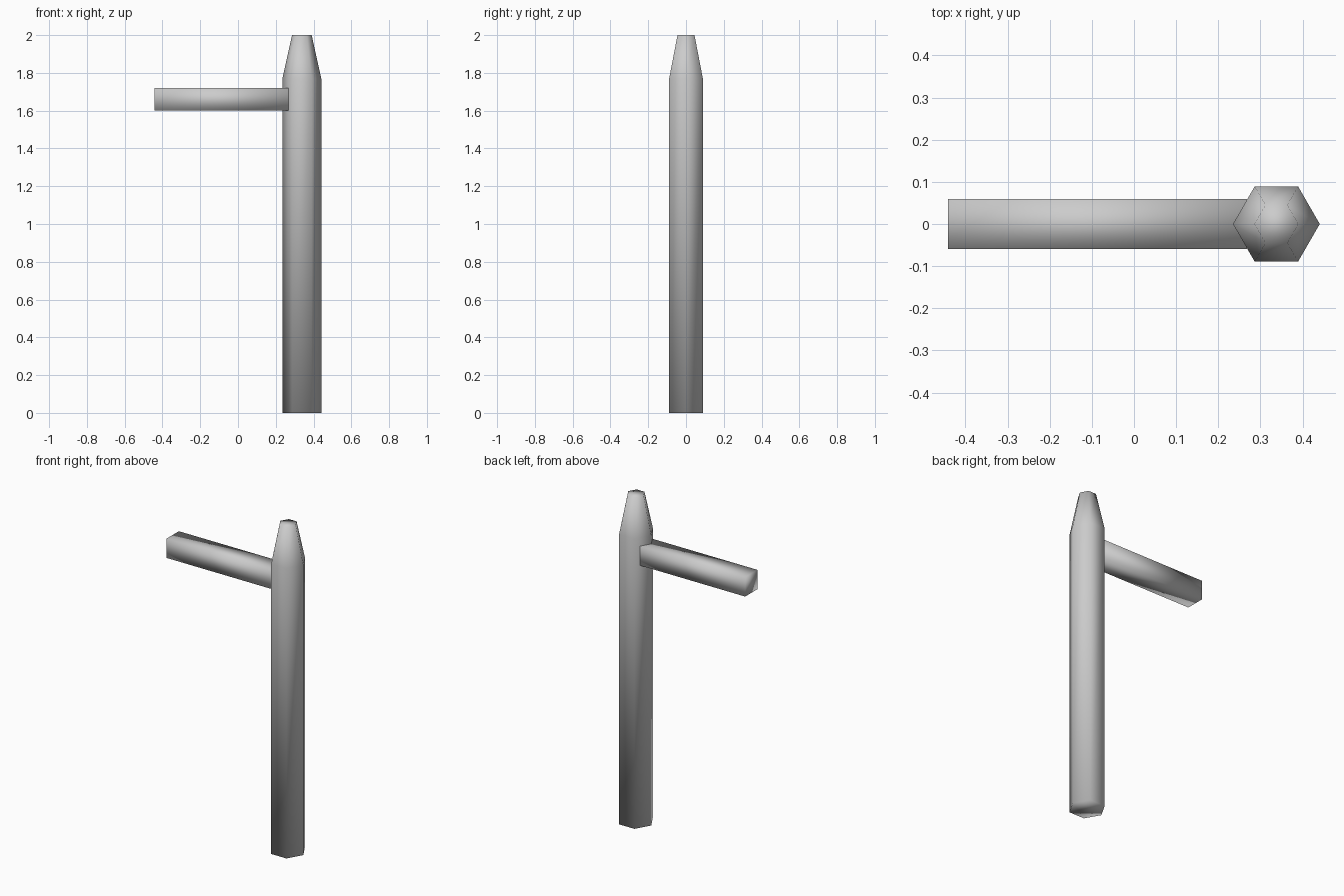
import bpy, bmesh
from math import cos, sin, pi

if "Cube" in bpy.data.objects:
    bpy.data.objects.remove(bpy.data.objects["Cube"])


def loft(name, rings):
    """Closed solid through a list of equal-sized point rings, smooth shaded."""
    bm = bmesh.new()
    loops = [[bm.verts.new(p) for p in ring] for ring in rings]
    n = len(loops[0])
    for a, b in zip(loops, loops[1:]):
        for i in range(n):
            j = (i + 1) % n
            bm.faces.new((a[i], a[j], b[j], b[i]))
    bm.faces.new(loops[0][::-1])
    bm.faces.new(loops[-1])
    bmesh.ops.recalc_face_normals(bm, faces=bm.faces)
    for f in bm.faces:
        f.smooth = True
    mesh = bpy.data.meshes.new(name)
    bm.to_mesh(mesh)
    bm.free()
    obj = bpy.data.objects.new(name, mesh)
    bpy.context.collection.objects.link(obj)
    return obj


def hexagon(x, r, z):
    return [(x + r * cos(k * pi / 3), r * sin(k * pi / 3), z) for k in range(6)]


def square(x, h, z):
    return [(x, h * y, z + h * v) for y, v in ((-1, -1), (1, -1), (1, 1), (-1, 1))]


# Hexagonal post with tapered tip
POST_X = 0.338
loft("post", [hexagon(POST_X, r, z) for r, z in ((0.103, 0), (0.103, 1.77), (0.052, 2.0))])

# Square arm, its end just sunk into the post
loft("arm", [square(x, 0.059, 1.66) for x in (-0.441, 0.268)])
